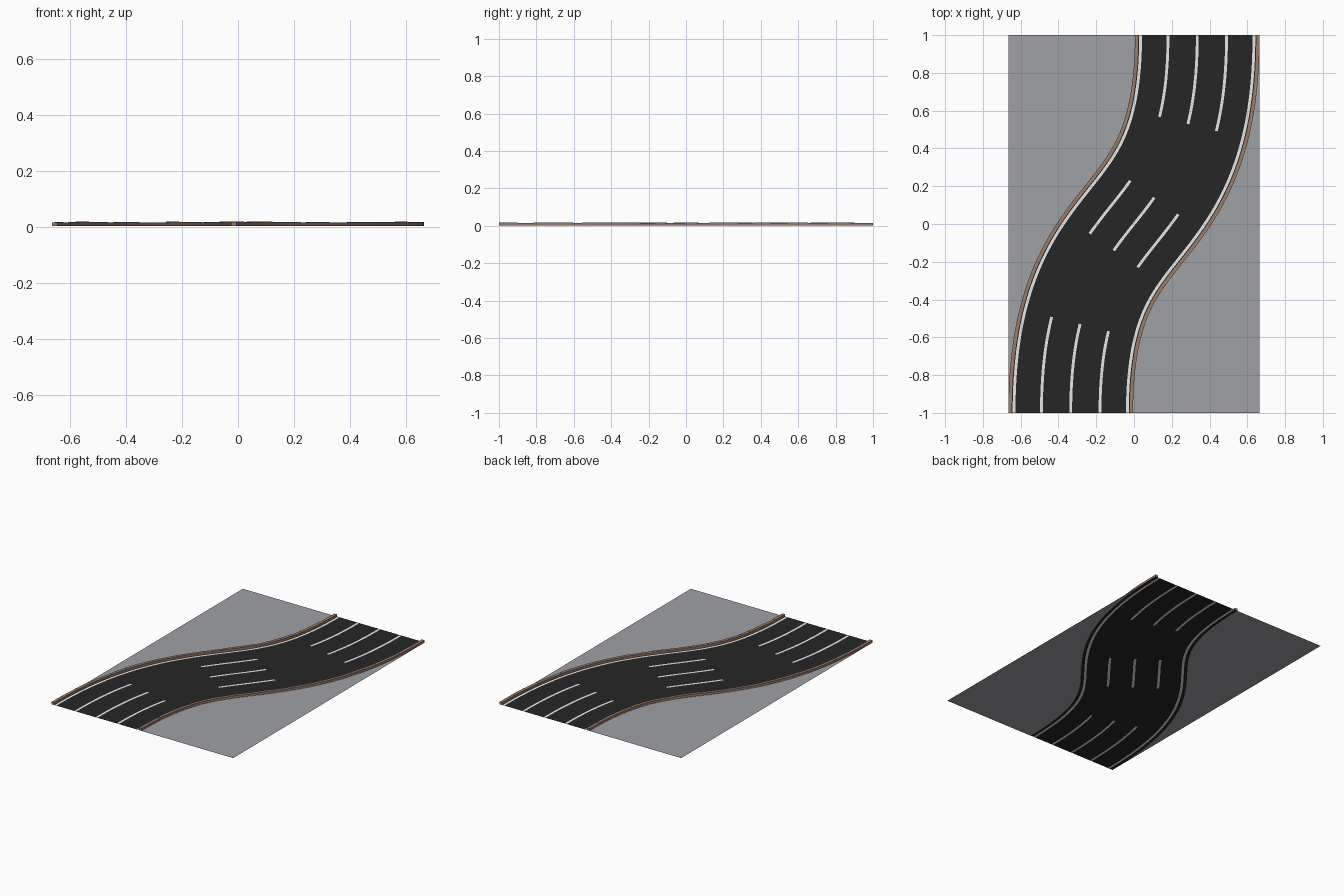
import bpy, bmesh, random
from mathutils import Vector

if "Cube" in bpy.data.objects:
    bpy.data.objects.remove(bpy.data.objects["Cube"])

random.seed(4)
N = 120          # steps along the road
HALF_X = 0.665
ROAD_Z = 0.001


def mat(name, rgb):
    m = bpy.data.materials.new(name)
    m.diffuse_color = (*rgb, 1)
    m.use_nodes = True
    m.node_tree.nodes["Principled BSDF"].inputs["Base Color"].default_value = m.diffuse_color
    return m


ASPHALT = mat("asphalt", (0.019, 0.019, 0.019))
PAINT = mat("lane paint", (0.8, 0.8, 0.8))
GROUND = mat("grey ground", (0.35, 0.355, 0.38))
BRICK = mat("brown brick", (0.32, 0.2, 0.145))


def road_point(t, off, z=0.0):
    """Point on the S-shaped road, shifted sideways (negative = left)."""
    p = [Vector((-0.335, -1)), Vector((-0.335, 0.16)),
         Vector((0.335, -0.16)), Vector((0.335, 1))]
    u = 1 - t
    c = u**3 * p[0] + 3*u*u*t * p[1] + 3*u*t*t * p[2] + t**3 * p[3]
    d = (u*u * (p[1]-p[0]) + 2*u*t * (p[2]-p[1]) + t*t * (p[3]-p[2])).normalized()
    return Vector((c.x + d.y*off, c.y - d.x*off, z))


def finish(bm, name, mats):
    me = bpy.data.meshes.new(name)
    bm.to_mesh(me)
    bm.free()
    for m in mats:
        me.materials.append(m)
    ob = bpy.data.objects.new(name, me)
    bpy.context.collection.objects.link(ob)
    return ob


# Road: grid of strips, with the narrow strips painted as lines
bm = bmesh.new()
W = 0.0075
lines = [-0.3, -0.155, 0, 0.155, 0.3]
offs = [-0.329] + [l + s*W for l in lines for s in (-1, 1)] + [0.329]
rows = [[bm.verts.new(road_point(i/N, o, ROAD_Z)) for o in offs] for i in range(N+1)]
for i in range(N):
    t = (i + 0.5) / N
    dash = t < 0.165 or 0.39 < t < 0.61 or t > 0.835
    for j in range(len(offs)-1):
        f = bm.faces.new((rows[i][j], rows[i][j+1], rows[i+1][j+1], rows[i+1][j]))
        edge_line = j in (1, 9)
        f.material_index = int(edge_line or (j in (3, 5, 7) and dash))
finish(bm, "road", [ASPHALT, PAINT])

# Ground: flat plate on each side of the road
for side, name in ((-1, "left_ground"), (1, "right_ground")):
    bm = bmesh.new()
    edge = [road_point(i/N, side*0.328) for i in range(N+1)]
    inner = [bm.verts.new(p) for p in edge]
    outer = [bm.verts.new((side*HALF_X, p.y, 0)) for p in edge]
    for i in range(N):
        q = (inner[i], outer[i], outer[i+1], inner[i+1])
        bm.faces.new(q if side > 0 else q[::-1])
    finish(bm, name, [GROUND])


def kerb_block(bm, t0, t1, side, height):
    """Closed block that follows the road edge between t0 and t1."""
    steps, rings = 4, []
    low = ROAD_Z + 0.0005
    for k in range(steps+1):
        t = t0 + (t1-t0)*k/steps
        rings.append([bm.verts.new(road_point(t, side*o, z)) for o, z in
                      ((0.310, low), (0.330, low), (0.330, height), (0.310, height))])
    bm.faces.new(rings[0])
    bm.faces.new(rings[-1][::-1])
    for a, b in zip(rings, rings[1:]):
        for j in range(4):
            bm.faces.new((a[j], b[j], b[(j+1) % 4], a[(j+1) % 4]))


# Kerbs: touching bricks of slightly different height along both edges
for side, name in ((-1, "left_kerb"), (1, "right_kerb")):
    bm = bmesh.new()
    count = 30
    for k in range(count):
        kerb_block(bm, k/count, (k+1)/count, side, random.uniform(0.015, 0.018))
    bmesh.ops.recalc_face_normals(bm, faces=bm.faces[:])
    finish(bm, name, [BRICK])
